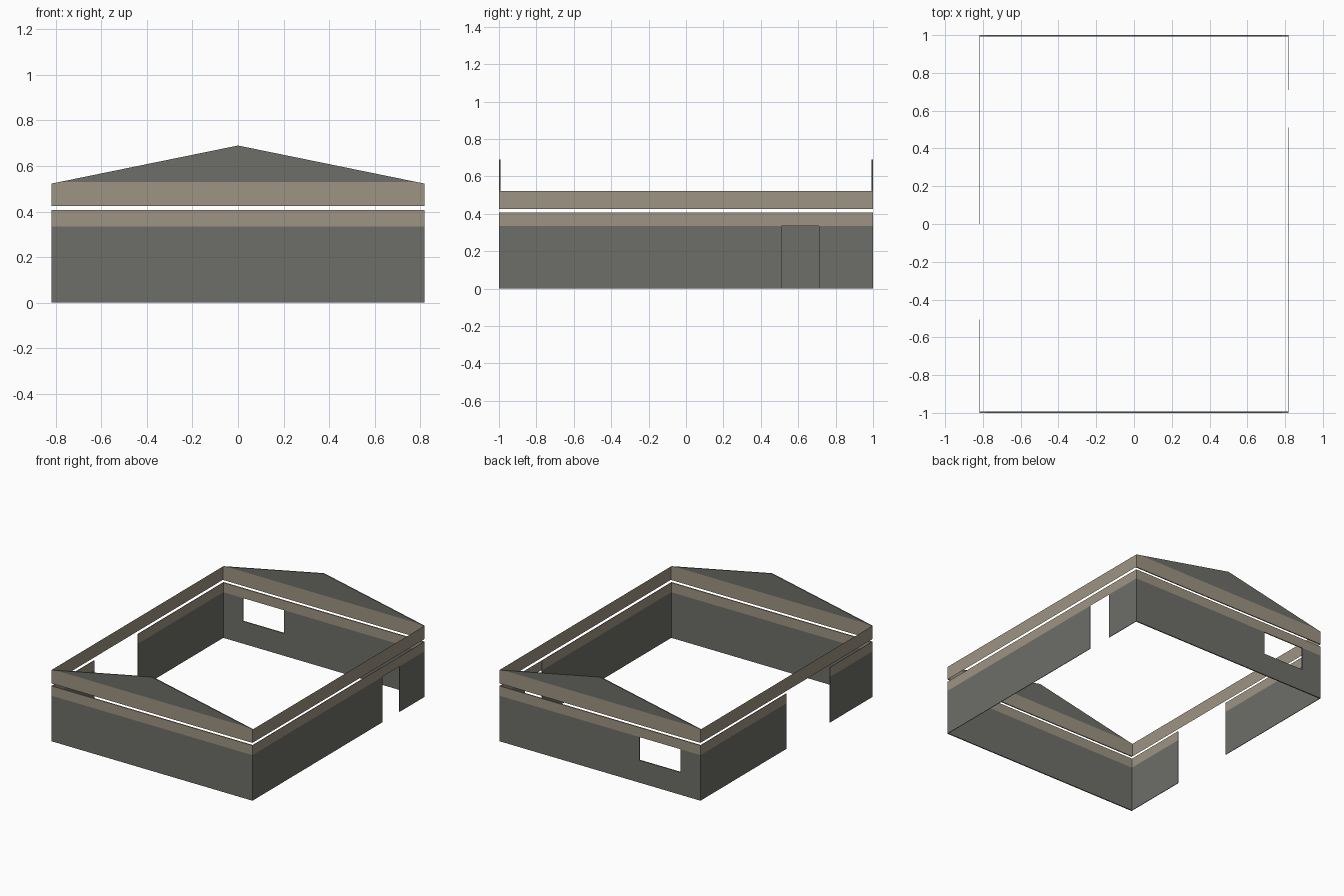
import bpy, bmesh

if "Cube" in bpy.data.objects:
    bpy.data.objects.remove(bpy.data.objects["Cube"])

X, Y = 0.818, 1.0            # half width, half depth
Z_LINE, Z_WALL = 0.335, 0.406  # stone/trim line, top of lower wall
Z_BAND, Z_EAVE, Z_TRIM, Z_PEAK = 0.425, 0.523, 0.53, 0.69


def material(name, rgb):
    m = bpy.data.materials.new(name)
    m.diffuse_color = (*rgb, 1)
    m.use_nodes = True
    m.node_tree.nodes["Principled BSDF"].inputs["Base Color"].default_value = m.diffuse_color
    return m


STONE = material("grey_stone", (0.155, 0.155, 0.138))
TRIM = material("tan_trim", (0.34, 0.295, 0.225))


def panel(name, outline, mat, axis, pos, thick=0.0):
    """Flat outline (u, z) standing at x=pos or y=pos, thickened inwards."""
    def place(u, z, p):
        return (p, u, z) if axis == "x" else (u, p, z)
    bm = bmesh.new()
    face = bm.faces.new([bm.verts.new(place(u, z, pos)) for u, z in outline])
    if thick:
        inward = -thick if pos > 0 else thick
        ext = bmesh.ops.extrude_face_region(bm, geom=[face], use_keep_orig=True)
        verts = [g for g in ext["geom"] if isinstance(g, bmesh.types.BMVert)]
        bmesh.ops.translate(bm, verts=verts, vec=place(0, 0, inward))
        bmesh.ops.recalc_face_normals(bm, faces=bm.faces)
    me = bpy.data.meshes.new(name)
    bm.to_mesh(me)
    bm.free()
    me.materials.append(mat)
    bpy.context.collection.objects.link(bpy.data.objects.new(name, me))


def rect(u0, u1, z0, z1):
    return [(u0, z0), (u1, z0), (u1, z1), (u0, z1)]


# Front and back: trim strips and gables
slope = (Z_PEAK - Z_EAVE) / X
shoulder = X - (Z_TRIM - Z_EAVE) / slope
for side, y in (("front", -Y), ("back", Y)):
    panel(side + "_wall_trim", rect(-X, X, Z_LINE, Z_WALL), TRIM, "y", y, 0.008)
    panel(side + "_gable_trim",
          [(-X, Z_BAND), (X, Z_BAND), (X, Z_EAVE), (shoulder, Z_TRIM),
           (-shoulder, Z_TRIM), (-X, Z_EAVE)], TRIM, "y", y, 0.008)
    panel(side + "_gable", [(-shoulder, Z_TRIM), (shoulder, Z_TRIM), (0, Z_PEAK)],
          STONE, "y", y, 0.008)

# Front wall is whole, back wall leaves a window open below the trim
panel("front_wall", rect(-X, X, 0, Z_LINE), STONE, "y", -Y, 0.008)
W0, W1, SILL = -0.655, -0.32, 0.165
panel("back_wall_left", rect(-X, W0, 0, Z_LINE), STONE, "y", Y, 0.008)
panel("back_wall_under_window", rect(W0, W1, 0, SILL), STONE, "y", Y, 0.008)
panel("back_wall_right", rect(W1, X, 0, Z_LINE), STONE, "y", Y, 0.008)

# Upper bands on the long sides
for side, x in (("left", -X), ("right", X)):
    panel(side + "_upper_band", rect(-Y, Y, Z_BAND, Z_EAVE), TRIM, "x", x)

# Right wall has a doorway under a lintel; left wall a full-height opening
for side, x, gap in (("right", X, (0.51, 0.71)), ("left", -X, (-0.505, 0.0))):
    for part, u0, u1 in (("front", -Y, gap[0]), ("back", gap[1], Y)):
        panel(f"{side}_wall_{part}", rect(u0, u1, 0, Z_LINE), STONE, "x", x, 0.004)
        panel(f"{side}_trim_{part}", rect(u0, u1, Z_LINE, Z_WALL), TRIM, "x", x, 0.004)
panel("door_lintel", rect(0.51, 0.71, Z_LINE, Z_WALL), TRIM, "x", X)
